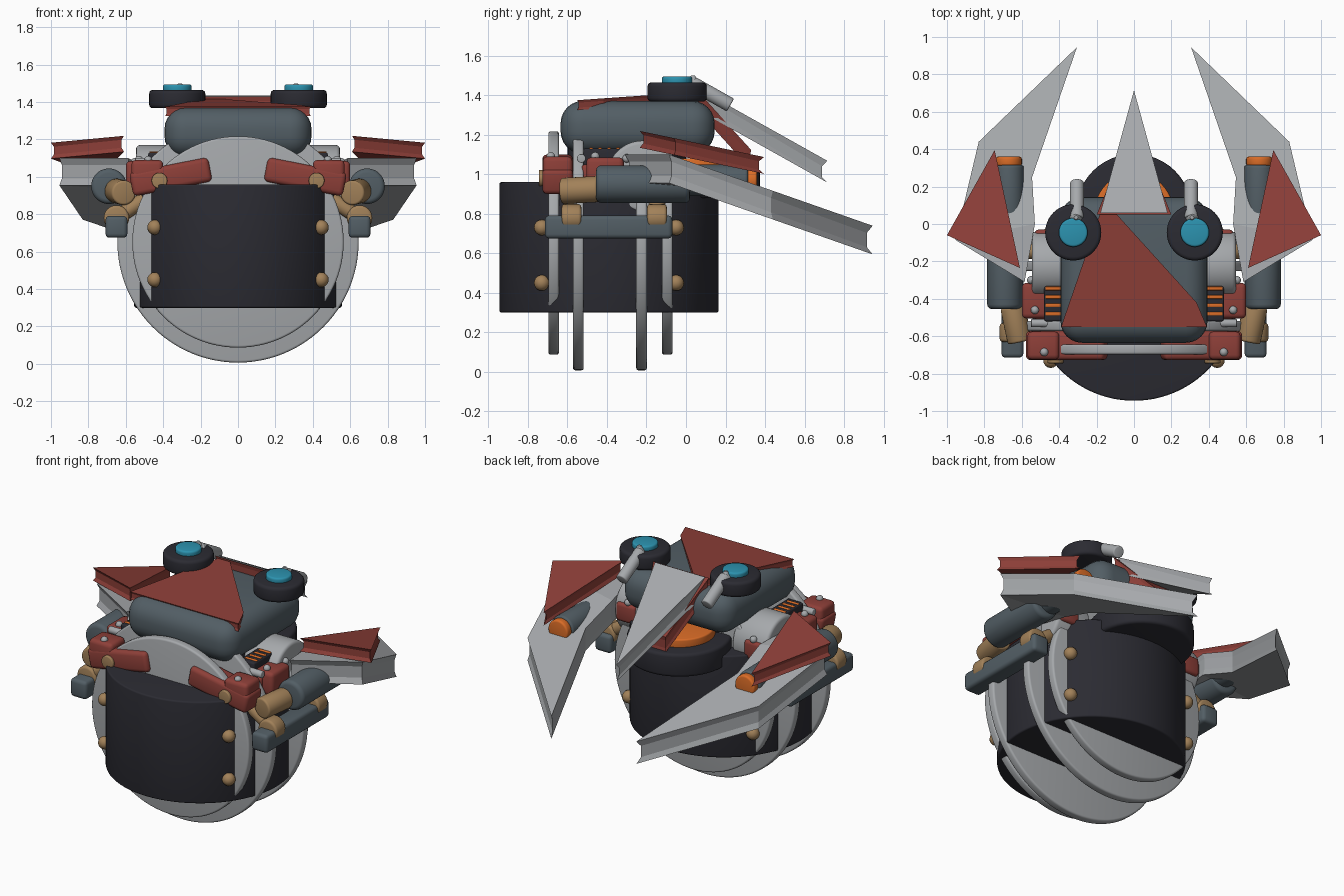
import bpy, bmesh
from math import radians, pi
from mathutils import Matrix, Vector

cube = bpy.data.objects.get("Cube")
if cube:
    bpy.data.objects.remove(cube, do_unlink=True)


def material(name, *rgb):
    m = bpy.data.materials.new(name)
    m.use_nodes = True
    m.diffuse_color = (*rgb, 1)
    m.node_tree.nodes["Principled BSDF"].inputs["Base Color"].default_value = (*rgb, 1)
    return m


DARK = material("dark_rubber", .024, .024, .032)
STEEL = material("blue_steel", .085, .112, .13)
GREY = material("light_grey", .38, .395, .41)
RED = material("brick_red", .27, .05, .04)
TAN = material("tan_brass", .36, .22, .1)
ORANGE = material("orange", .7, .15, .02)
BLUE = material("lens_blue", .025, .29, .43)


def finish(name, bm, mat, pair, smooth=True):
    """Turn a bmesh into an object, plus its mirrored twin for pairs."""
    bmesh.ops.recalc_face_normals(bm, faces=bm.faces)
    sides = ("left_", "right_") if pair else ("",)
    for side in sides:
        if side == "right_":
            bm.transform(Matrix.Diagonal((-1, 1, 1, 1)))
            bmesh.ops.reverse_faces(bm, faces=bm.faces)
        me = bpy.data.meshes.new(side + name)
        bm.to_mesh(me)
        me.materials.append(mat)
        ob = bpy.data.objects.new(side + name, me)
        bpy.context.collection.objects.link(ob)
        if smooth:
            bpy.ops.object.select_all(action='DESELECT')
            ob.select_set(True)
            bpy.context.view_layer.objects.active = ob
            bpy.ops.object.shade_smooth_by_angle(angle=radians(35))
    bm.free()


def soften(bm, bevel, segments):
    if bevel:
        edges = [e for e in bm.edges if e.calc_face_angle(0) > 1]
        bmesh.ops.bevel(bm, geom=edges, offset=bevel, segments=segments,
                        profile=.5, affect='EDGES')


def box(name, mat, center, size, bevel=.015, pair=False, tilt=0, segments=3):
    bm = bmesh.new()
    bmesh.ops.create_cube(bm, size=1)
    bm.transform(Matrix.Diagonal((*size, 1)))
    soften(bm, bevel, segments)
    bm.transform(Matrix.Translation(center) @ Matrix.Rotation(tilt, 4, 'Y'))
    finish(name, bm, mat, pair)


def rod(name, mat, start, end, radius, bevel=.01, pair=False, tip=None, sides=48):
    """Cylinder or cone between two points."""
    a, b = Vector(start), Vector(end)
    bm = bmesh.new()
    bmesh.ops.create_cone(bm, cap_ends=True, segments=sides, radius1=radius,
                          radius2=radius if tip is None else tip, depth=(b - a).length)
    soften(bm, bevel, 3)
    turn = (b - a).to_track_quat('Z', 'Y').to_matrix().to_4x4()
    bm.transform(Matrix.Translation((a + b) / 2) @ turn)
    finish(name, bm, mat, pair)


def ball(name, mat, center, radius, pair=True):
    bm = bmesh.new()
    bmesh.ops.create_uvsphere(bm, u_segments=16, v_segments=10, radius=radius)
    bm.transform(Matrix.Translation(center))
    finish(name, bm, mat, pair)


def plate(name, mat, outline, height, thick, pair=False, waist=.96):
    """Sloped armour slab with a recessed waist around its rim."""
    bm = bmesh.new()
    cx = sum(p[0] for p in outline) / len(outline)
    cy = sum(p[1] for p in outline) / len(outline)
    rings = []
    for drop, scale in ((0, 1), (.25, waist), (.75, waist), (1, 1)):
        ring = []
        for x, y in outline:
            z = height(y) - drop * thick
            ring.append(bm.verts.new((cx + (x - cx) * scale, cy + (y - cy) * scale, z)))
        rings.append(ring)
    n = len(outline)
    for upper, lower in zip(rings, rings[1:]):
        for i in range(n):
            j = (i + 1) % n
            bm.faces.new((upper[i], upper[j], lower[j], lower[i]))
    caps = [bm.faces.new(rings[0]), bm.faces.new(rings[-1])]
    bmesh.ops.triangulate(bm, faces=caps)
    finish(name, bm, mat, pair, smooth=False)


# Main drum and the four upright discs slicing through it
rod("drum", DARK, (0, -.39, .3), (0, -.39, .96), .555, sides=96)
for label, y, r in (("front_outer", -.67, .565), ("front_inner", -.545, .645),
                    ("rear_inner", -.225, .645), ("rear_outer", -.095, .565)):
    rod(label + "_disc", GREY, (0, y - .027, .652), (0, y + .027, .652), r, .012, sides=96)
for y in (-.73, -.05):
    for z in (.45, .73):
        ball("drum_bolt", TAN, (.445, y, z), .04)

# Neck and rear turbine
rod("neck", DARK, (0, -.3, .92), (0, -.3, 1.14), .3)
rod("turbine_ring", DARK, (0, .065, .88), (0, .065, 1.03), .31, .02)
rod("turbine_glow", ORANGE, (0, .065, 1), (0, .065, 1.08), .21)

# Hull with roof armour
box("hull", STEEL, (0, -.245, 1.237), (.786, .78, .27), .115, segments=6)
plate("roof_plate", RED, [(-.39, -.55), (.39, -.55), (.335, -.42), (-.1, .06), (-.18, .06)],
      lambda y: 1.375 + .07 * (y + .55), .05, waist=.98)
plate("roof_rear_plate", RED, [(-.2, .05), (.2, .05), (.085, .33), (-.085, .33)],
      lambda y: 1.42 - 1.1 * (y - .06), .1)
plate("tail_fin", GREY, [(-.18, .06), (.18, .06), (0, .715)],
      lambda y: 1.435 - .56 * (y - .06), .11, waist=.94)

# Roof wheels with lenses, exhausts and small spikes
rod("roof_wheel", DARK, (.325, -.045, 1.367), (.325, -.045, 1.465), .15, .02, True)
rod("lens", BLUE, (.325, -.045, 1.45), (.325, -.045, 1.495), .077, .012, True)
rod("exhaust", GREY, (.305, .03, 1.46), (.305, .225, 1.35), .037, .008, True)
rod("spike", GREY, (.31, .035, 1.46), (.31, .035, 1.5), .035, 0, True, tip=.01)

# Swept wings with red armour above
plate("wing", GREY, [(.305, .945), (.83, .44), (.955, -.085), (.585, -.31), (.53, 0), (.545, .25)],
      lambda y: min(1.1, 1.07 - .35 * y), .145, True)
plate("wing_armour", RED, [(1, -.06), (.745, .395), (.61, -.235)],
      lambda y: 1.17 - .21 * y, .085, True, waist=.93)

# Shoulders, side rails and vents
rod("shoulder", GREY, (.3, -.22, .99), (.545, -.22, .99), .18, .02, True)
box("front_bracket", RED, (.36, -.65, 1.0), (.43, .155, .13), .025, True, tilt=radians(11))
rod("bracket_pin", TAN, (.42, -.745, .98), (.42, -.7, .98), .042, .006, True)
box("bracket_corner", RED, (.485, -.65, 1.02), (.17, .15, .14), .025, True)
box("rail_block", RED, (.51, -.41, 1.01), (.18, .19, .15), .025, True)
box("side_rail", RED, (.46, -.28, .99), (.14, .5, .12), .02, True)
box("vent", DARK, (.425, -.415, 1.08), (.11, .21, .1), .01, True)
for i in range(4):
    box("vent_bar", ORANGE, (.432, -.345 - .045 * i, 1.125), (.085, .02, .02), .005, True)
for x, y, z in ((.53, -.46, 1.09), (.48, -.685, 1.09), (.55, -.3, 1.08), (.45, -.05, 1.06)):
    ball("rail_bolt", GREY, (x, y, z), .022)
rod("side_pin", GREY, (.4, -.53, 1.08), (.55, -.53, 1.08), .022, .005, True)

# Side thrusters
rod("front_thruster", STEEL, (.69, -.455, .95), (.69, .02, .95), .095, .025, True)
rod("rear_thruster", STEEL, (.665, -.05, .97), (.67, .315, .97), .08, .015, True)
rod("thruster_glow", ORANGE, (.67, .31, .97), (.67, .36, .97), .07, .012, True)
rod("thruster_nozzle", TAN, (.61, -.63, .915), (.65, -.44, .925), .066, .012, True)

# Lower side bars with brass bands
box("lower_bar", STEEL, (.65, -.392, .733), (.117, .645, .117), .022, True)
for y in (-.58, -.147):
    rod("bar_band", TAN, (.65, y - .05, .78), (.65, y + .05, .78), .068, .015, True)
    rod("band_strut", TAN, (.65, y, .78), (.5, y, .88), .04, .008, True)
